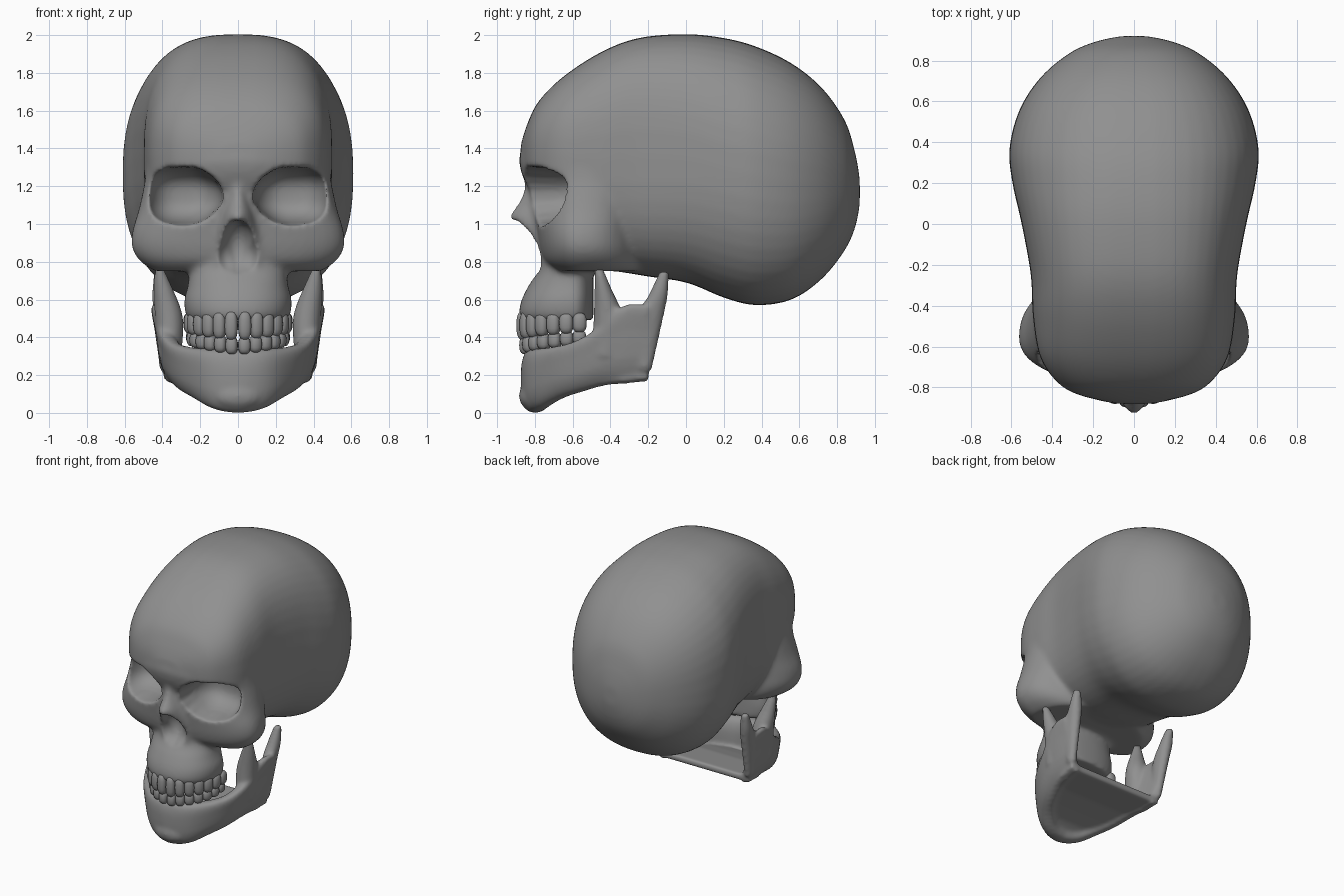
import bpy, bmesh, math
from mathutils import Matrix

cube = bpy.data.objects.get("Cube")
if cube:
    bpy.data.objects.remove(cube, do_unlink=True)

bone = bpy.data.materials.new("bone_grey")
bone.use_nodes = True
GREY = (0.28, 0.28, 0.28, 1)
bone.diffuse_color = GREY
bone.node_tree.nodes["Principled BSDF"].inputs["Base Color"].default_value = GREY


def power(c, e):
    return math.copysign(abs(c) ** e, c)


def refine(rows, n=5):
    """Catmull-Rom interpolation between table rows."""
    out = []
    for i in range(len(rows) - 1):
        p0, p1, p2 = rows[max(i - 1, 0)], rows[i], rows[i + 1]
        p3 = rows[min(i + 2, len(rows) - 1)]
        for k in range(n):
            t = k / n
            out.append([b + t / 2 * (c - a + t * (2 * a - 5 * b + 4 * c - d + t * (3 * (b - c) + d - a)))
                        for a, b, c, d in zip(p0, p1, p2, p3)])
    return out + [list(rows[-1])]


def circle(n=40):
    return [(math.cos(2 * math.pi * i / n), math.sin(2 * math.pi * i / n)) for i in range(n)]


def loft(bm, rings):
    """Skin closed rings and cap both ends."""
    vs = [[bm.verts.new(p) for p in r] for r in rings]
    n = len(vs[0])
    for a, b in zip(vs, vs[1:]):
        for i in range(n):
            j = (i + 1) % n
            bm.faces.new((a[i], a[j], b[j], b[i]))
    bm.faces.new(vs[0][::-1])
    bm.faces.new(vs[-1])


def plan_loft(bm, rows, back, e=0.9):
    """Stack horizontal sections: height, front y, half width, y of widest point."""
    rings = []
    for z, front, w, mid in refine(rows):
        rings.append([(w * power(c, e), mid + power(s, e) * (back if s > 0 else mid - front), z)
                      for c, s in circle()])
    loft(bm, rings)


def spindle(bm, rows, side):
    """Stack ovals: height, x, y, x radius, y radius."""
    loft(bm, [[(side * (x + rx * c), y + ry * s, z) for c, s in circle(20)]
              for z, x, y, rx, ry in refine(rows)])


def blob(bm, centre, radii, e=1.0, turn=0.0):
    """Ellipsoid, squarer for a smaller e, turned about z."""
    vs = bmesh.ops.create_uvsphere(bm, u_segments=14, v_segments=10, radius=1)["verts"]
    for v in vs:
        v.co = [power(c, e) * r for c, r in zip(v.co, radii)]
    bmesh.ops.transform(bm, matrix=Matrix.Translation(centre) @ Matrix.Rotation(turn, 4, 'Z'), verts=vs)


def make(name, bm):
    bmesh.ops.recalc_face_normals(bm, faces=bm.faces[:])
    me = bpy.data.meshes.new(name)
    bm.to_mesh(me)
    bm.free()
    me.materials.append(bone)
    me.polygons.foreach_set("use_smooth", [True] * len(me.polygons))
    ob = bpy.data.objects.new(name, me)
    bpy.context.collection.objects.link(ob)
    return ob


def fuse(ob, voxel, rounds):
    """Merge overlapping volumes, soften, then apply."""
    m = ob.modifiers.new("fuse", 'REMESH')
    m.mode, m.voxel_size, m.use_smooth_shade = 'VOXEL', voxel, True
    m = ob.modifiers.new("soften", 'SMOOTH')
    m.factor, m.iterations = 0.5, rounds
    bpy.ops.object.select_all(action='DESELECT')
    ob.select_set(True)
    bpy.context.view_layer.objects.active = ob
    bpy.ops.object.convert(target='MESH')


def hollow(ob, centre, radii, p=2.0, taper=0.0):
    """Press the front surface back to the far wall of a squarish ellipsoid."""
    side = math.copysign(1, centre[0])
    for v in ob.data.vertices:
        u = (v.co.x - centre[0]) / radii[0]
        w = (v.co.z - centre[2]) / (radii[2] * (1 - taper * min(1, max(0, -u * side)) ** 2))
        rest = 1 - abs(u) ** p - abs(w) ** p
        if rest > 0:
            v.co.y = max(v.co.y, centre[1] + radii[1] * rest ** (1 / p))


# Braincase: y, top, bottom, half width, corner exponent
braincase = [(-.875, 1.42, 1.28, .1, .8), (-.84, 1.53, 1.2, .26, .78), (-.78, 1.65, 1.1, .37, .76),
             (-.65, 1.78, .95, .46, .74), (-.45, 1.91, .78, .495, .72), (-.25, 1.985, .73, .505, .72),
             (0, 2.005, .69, .55, .76), (.2, 1.985, .61, .595, .81), (.37, 1.94, .57, .61, .83),
             (.56, 1.85, .6, .56, .84), (.72, 1.72, .71, .455, .85), (.84, 1.55, .86, .31, .87),
             (.895, 1.38, .98, .18, .9), (.92, 1.24, 1.1, .06, .9)]
bm = bmesh.new()
loft(bm, [[(w * power(c, e), y, (t + b) / 2 + (t - b) / 2 * power(s, e)) for c, s in circle(48)]
          for y, t, b, w, e in refine(braincase)])

# Brow, cheeks, upper jaw and nose
plan_loft(bm, [(1.46, -.85, .42, -.45), (1.33, -.885, .48, -.48), (1.22, -.84, .495, -.5),
               (1.08, -.81, .525, -.53), (.96, -.79, .56, -.555), (.87, -.775, .56, -.555),
               (.8, -.75, .515, -.55), (.75, -.69, .44, -.55)], .34)
plan_loft(bm, [(.9, -.77, .27, -.58), (.77, -.775, .26, -.6), (.68, -.83, .265, -.6),
               (.6, -.87, .285, -.6), (.53, -.885, .28, -.6), (.49, -.87, .26, -.6)], .11)
plan_loft(bm, [(1.28, -.85, .06, -.7), (1.18, -.86, .065, -.7), (1.1, -.895, .085, -.7),
               (1.04, -.935, .1, -.7), (.97, -.89, .13, -.7), (.87, -.82, .16, -.7),
               (.77, -.79, .17, -.7)], .1, 1.15)
skull = make("skull", bm)
fuse(skull, .012, 14)

# Eye sockets and nose opening
for s in (-1, 1):
    hollow(skull, (s * .282, -.8, 1.15), (.2, .3, .152), 2.7, .38)
    hollow(skull, (s * .05, -.84, .83), (.068, .11, .1))
hollow(skull, (0, -.85, .87), (.09, .145, .15))
fuse(skull, .013, 5)

# Lower jaw: x, y, bottom, top, half thickness
half = [(.13, -.775, .02, .34, .07), (.24, -.68, .075, .35, .06), (.31, -.57, .11, .38, .055),
        (.355, -.44, .145, .46, .055), (.385, -.32, .155, .57, .045), (.395, -.2, .165, .57, .035)]
path = refine([(-r[0], *r[1:]) for r in half[::-1]] + [(0, -.8, 0, .34, .075)] + half)
rings = []
for i, (x, y, b, t, th) in enumerate(path):
    p, q = path[max(i - 1, 0)], path[min(i + 1, len(path) - 1)]
    dx, dy = q[0] - p[0], q[1] - p[1]
    size = math.hypot(dx, dy)
    ring = []
    for c, s in circle(28):
        off = th * power(c, .7) + .05 * s * abs(x) / .4
        ring.append((x + off * dy / size, y - off * dx / size, (t + b) / 2 + (t - b) / 2 * power(s, .7)))
    rings.append(ring)
bm = bmesh.new()
loft(bm, rings)
blob(bm, (0, -.82, .09), (.13, .065, .075))

# Floor between the two sides of the jaw
loft(bm, [[(-x, y, b + .01), (x, y, b + .01), (x, y, b + .06), (-x, y, b + .06)]
          for x, y, b, t, th in half])

# Front and rear prongs of the jaw
for s in (-1, 1):
    spindle(bm, [(.3, .36, -.42, .06, .08), (.5, .365, -.41, .075, .08),
                 (.66, .395, -.44, .05, .045), (.78, .42, -.465, .02, .02)], s)
    spindle(bm, [(.23, .385, -.22, .03, .04), (.5, .4, -.19, .045, .07),
                 (.63, .41, -.145, .045, .05), (.75, .42, -.115, .025, .025)], s)
fuse(make("lower_jaw", bm), .013, 8)


# Teeth along an arch, seven on each side
def teeth(name, a, b, bottom, top):
    bm = bmesh.new()
    for s in (-1, 1):
        for i in range(7):
            t = math.radians(8 + 14.4 * i)
            lo, hi = (p + (q - p) * i / 6 for p, q in (bottom, top))
            width = .135 * math.hypot(a * math.cos(t), b * math.sin(t))
            blob(bm, (s * a * math.sin(t), -.585 - b * math.cos(t), (lo + hi) / 2),
                 (width, .036, (hi - lo) / 2), .75, s * t)
    make(name, bm)


teeth("upper_teeth", .255, .28, (.385, .425), (.54, .53))
teeth("lower_teeth", .24, .265, (.31, .36), (.405, .44))
